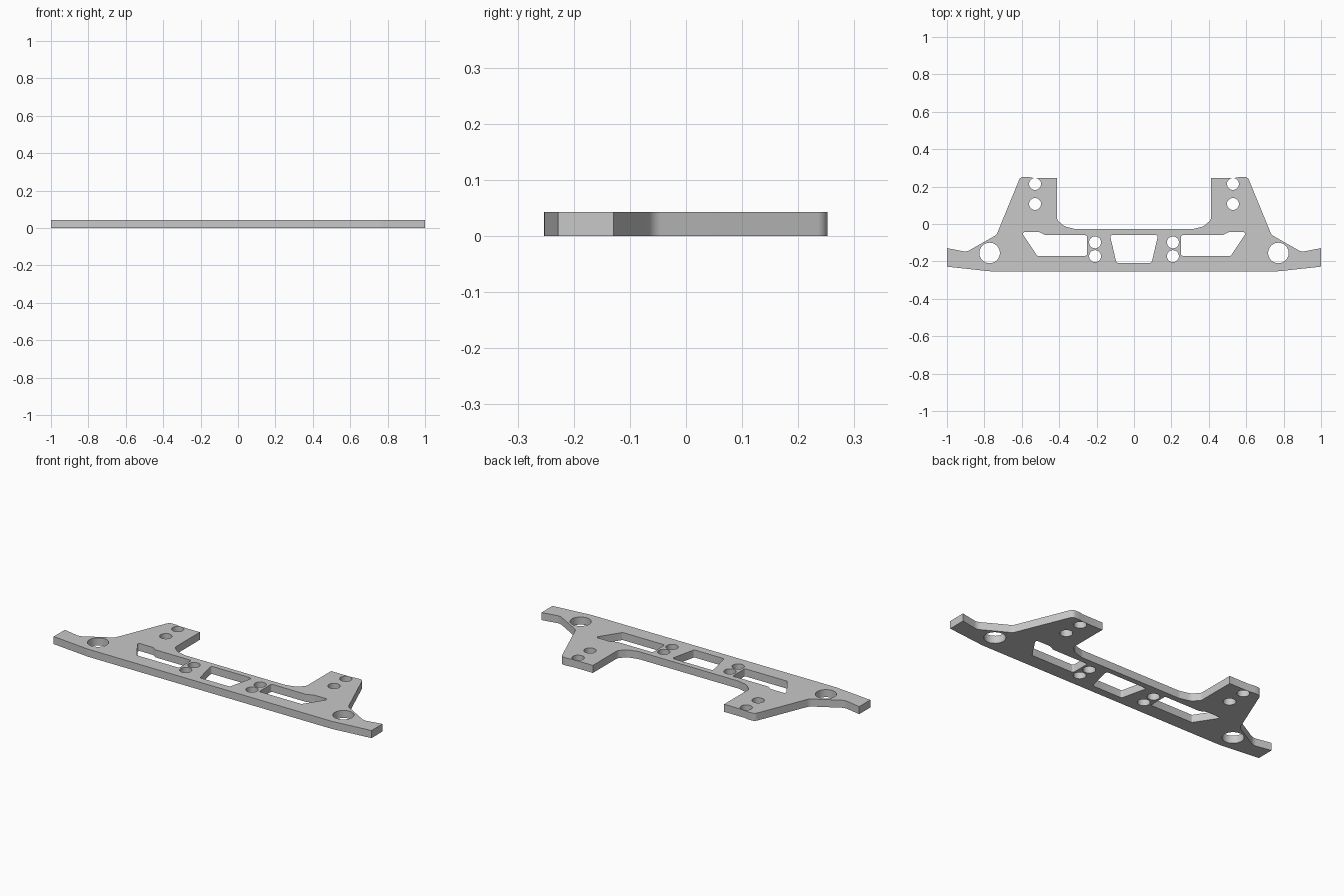
import bpy, bmesh, math
from mathutils import Vector

THICK = 0.043

cube = bpy.data.objects.get("Cube")
if cube:
    bpy.data.objects.remove(cube)


def fillet(corners, steps=6):
    """Round each (x, y, radius) corner of a closed loop with an arc."""
    out = []
    for i, (x, y, r) in enumerate(corners):
        p = Vector((x, y))
        if r == 0:
            out.append(p)
            continue
        a = (Vector(corners[i - 1][:2]) - p).normalized()
        b = (Vector(corners[(i + 1) % len(corners)][:2]) - p).normalized()
        half = a.angle(b) / 2
        centre = p + (a + b).normalized() * r / math.sin(half)
        start = (p + a * r / math.tan(half) - centre).normalized()
        end = (p + b * r / math.tan(half) - centre).normalized()
        out += [centre + start.slerp(end, k / steps) * r for k in range(steps + 1)]
    return out


def circle(x, y, r, n=32):
    return [Vector((x + r * math.cos(math.tau * k / n),
                    y + r * math.sin(math.tau * k / n))) for k in range(n)]


def mirror(points):
    return [Vector((-p.x, p.y)) for p in points]


# Outer outline, left half then its mirror
half = [(0.77, -0.253, 0.3), (1, -0.228, 0), (1, -0.129, 0),
        (0.895, -0.149, 0.05), (0.735, -0.058, 0.04), (0.608, 0.252, 0.026),
        (0.565, 0.252, 0), (0.54, 0.247, 0), (0.413, 0.247, 0),
        (0.413, 0.025, 0.03), (0.375, -0.012, 0.06), (0.315, -0.027, 0.06)]
loops = [fillet(half + [(-x, y, r) for x, y, r in reversed(half)])]

# Centre window
loops.append(fillet([(0.129, -0.058, 0.012), (-0.129, -0.058, 0.012),
                     (-0.094, -0.208, 0.012), (0.094, -0.208, 0.012)]))

# Side windows and screw holes on both sides
window = fillet([(0.252, -0.06, 0.008), (0.252, -0.17, 0.008),
                 (0.518, -0.17, 0.008), (0.602, -0.043, 0.01),
                 (0.506, -0.043, 0.02), (0.475, -0.06, 0.02)])
holes = [circle(0.772, -0.155, 0.055)]
holes += [circle(x, y, 0.032) for x, y in
          ((0.208, -0.098), (0.208, -0.172), (0.529, 0.214), (0.529, 0.107))]
for loop in [window] + holes:
    loops += [loop, mirror(loop)]

# Filled and extruded profile
curve = bpy.data.curves.new("plate_profile", "CURVE")
curve.dimensions = "2D"
curve.fill_mode = "BOTH"
curve.extrude = THICK / 2
for loop in loops:
    spline = curve.splines.new("POLY")
    spline.points.add(len(loop) - 1)
    for point, p in zip(spline.points, loop):
        point.co = (p.x, p.y, 0, 1)
    spline.use_cyclic_u = True
profile = bpy.data.objects.new("plate_profile", curve)
bpy.context.collection.objects.link(profile)
bpy.context.view_layer.update()
mesh = bpy.data.meshes.new_from_object(
    profile.evaluated_get(bpy.context.evaluated_depsgraph_get()))
bpy.data.objects.remove(profile)

# Weld caps to walls and stand the plate on the ground
bm = bmesh.new()
bm.from_mesh(mesh)
bmesh.ops.remove_doubles(bm, verts=bm.verts, dist=0.0002)
bmesh.ops.translate(bm, verts=bm.verts, vec=(0, 0, THICK / 2))
bmesh.ops.recalc_face_normals(bm, faces=bm.faces)
bm.to_mesh(mesh)
bm.free()

plate = bpy.data.objects.new("mounting_plate", mesh)
bpy.context.collection.objects.link(plate)

grey = bpy.data.materials.new("plain_grey")
grey.use_nodes = True
grey.diffuse_color = (0.58, 0.58, 0.58, 1)
grey.node_tree.nodes["Principled BSDF"].inputs["Base Color"].default_value = grey.diffuse_color
mesh.materials.clear()
mesh.materials.append(grey)

bpy.context.view_layer.objects.active = plate
plate.select_set(True)
bpy.ops.object.shade_smooth_by_angle(angle=math.radians(30))
